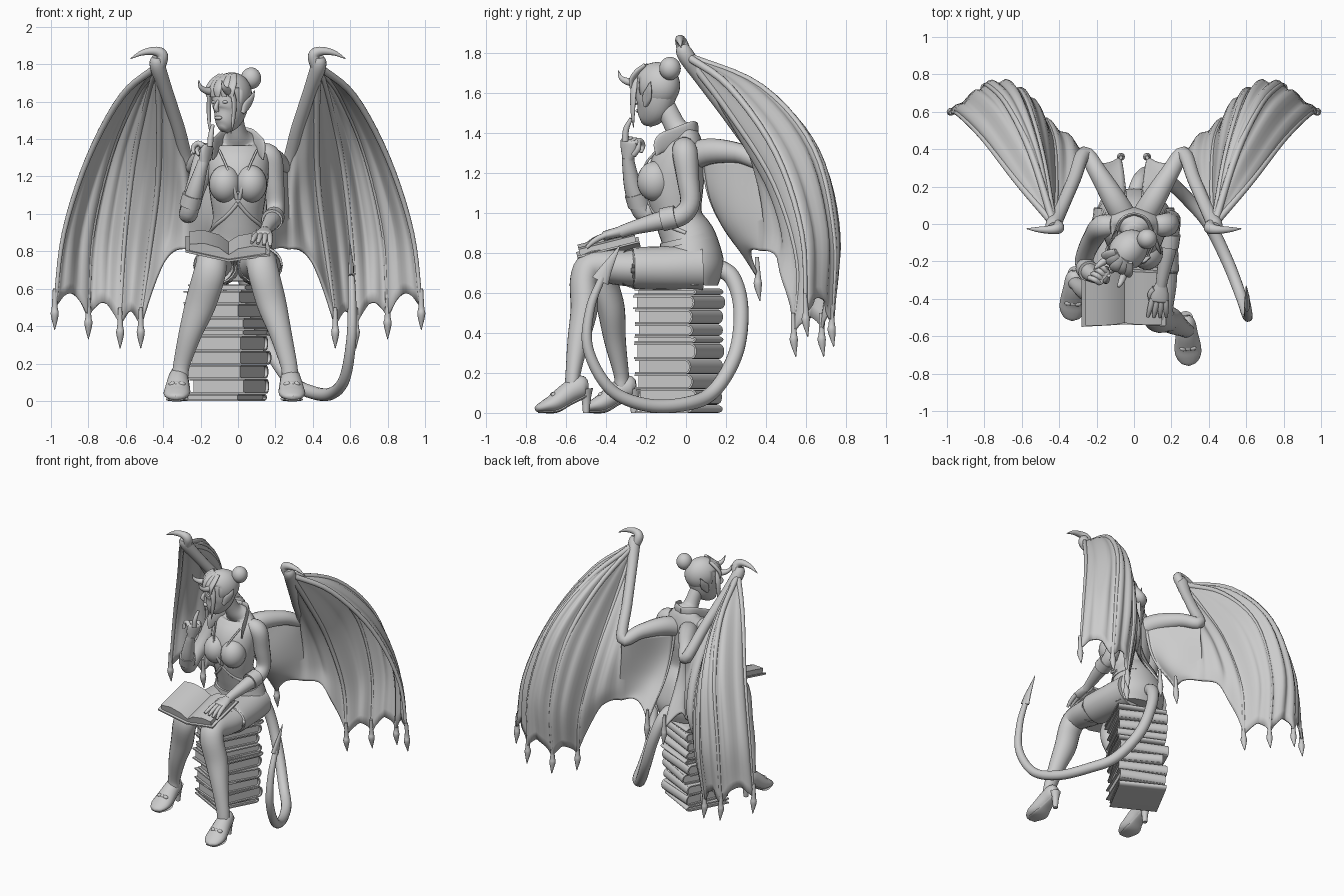
import bpy, bmesh, math, random
from mathutils import Vector, Matrix

random.seed(4)
old = bpy.data.objects.get("Cube")
if old:
    bpy.data.objects.remove(old)

grey = bpy.data.materials.new("clay_grey")
grey.use_nodes = True
grey.diffuse_color = (.6, .6, .6, 1)
grey.node_tree.nodes["Principled BSDF"].inputs["Base Color"].default_value = (.6, .6, .6, 1)
X, Y, Z = Vector((1, 0, 0)), Vector((0, 1, 0)), Vector((0, 0, 1))


def finish(name, bm, mirror=False, matrix=None, angle=40):
    """Turn a bmesh into a shaded object, optionally mirrored across x."""
    bmesh.ops.recalc_face_normals(bm, faces=bm.faces)
    if matrix:
        bm.transform(matrix)
    mesh = bpy.data.meshes.new(name)
    bm.to_mesh(mesh)
    bm.free()
    mesh.materials.append(grey)
    mesh.polygons.foreach_set("use_smooth", [True] * len(mesh.polygons))
    mesh.set_sharp_from_angle(angle=math.radians(angle))
    obj = bpy.data.objects.new(name, mesh)
    bpy.context.collection.objects.link(obj)
    if mirror:
        obj.modifiers.new("Mirror", "MIRROR")
    return obj


def spline(points, sub):
    """Smooth curve through points of any dimension."""
    pts = [Vector(p) for p in points]
    pts = [pts[0] * 2 - pts[1]] + pts + [pts[-1] * 2 - pts[-2]]
    out = []
    for a, b, c, d in zip(pts, pts[1:], pts[2:], pts[3:]):
        for i in range(sub):
            t = i / sub
            out.append(b + (c - a) * (t / 2) + (a * 2 - b * 5 + c * 4 - d) * (t * t / 2)
                       + (b * 3 - a - c * 3 + d) * (t ** 3 / 2))
    return out + [pts[-2]]


def tube(name, points, ref=X, sub=5, sides=16, mirror=False, matrix=None):
    """Loft ellipses along x, y, z, radius along ref, other radius."""
    rows = spline([tuple(p) + (p[-1],) * (5 - len(p)) for p in points], sub)
    centres = [Vector(r[:3]) for r in rows]
    bm, rings, side = bmesh.new(), [], Vector(ref)
    for i, row in enumerate(rows):
        tan = (centres[min(i + 1, len(rows) - 1)] - centres[max(i - 1, 0)]).normalized()
        side = (side - tan * side.dot(tan)).normalized()
        up = tan.cross(side)
        ring = []
        for k in range(sides):
            a = math.tau * k / sides
            ring.append(bm.verts.new(centres[i] + side * math.cos(a) * max(row[3], .001)
                                     + up * math.sin(a) * max(row[4], .001)))
        rings.append(ring)
    for r, s in zip(rings, rings[1:]):
        for k in range(sides):
            bm.faces.new((r[k], r[k - 1], s[k - 1], s[k]))
    bm.faces.new(rings[0])
    bm.faces.new(rings[-1])
    return finish(name, bm, mirror, matrix, 50)


def ball(name, loc, size, mirror=False, turn=0):
    bm = bmesh.new()
    bmesh.ops.create_uvsphere(bm, u_segments=24, v_segments=16, radius=1)
    m = Matrix.Translation(loc) @ Matrix.Rotation(turn, 4, "Z") @ Matrix.Diagonal((*size, 1))
    return finish(name, bm, mirror, m)


def prism(name, profile, width, matrix):
    """Extrude a y-z profile along x."""
    bm = bmesh.new()
    face = bm.faces.new([bm.verts.new((-width / 2, y, z)) for y, z in profile])
    new = bmesh.ops.extrude_face_region(bm, geom=[face])["geom"]
    bmesh.ops.translate(bm, vec=X * width, verts=[v for v in new if isinstance(v, bmesh.types.BMVert)])
    return finish(name, bm, matrix=matrix)


# Stack of hardback books
def book(name, z, h, w, d, turn, shift):
    m = Matrix.Translation((-.055 + shift, -.035, z)) @ Matrix.Rotation(math.radians(turn), 4, "Z")
    arc = [math.pi * (i / 8 - .5) for i in range(9)]
    c = .009
    outer = [(d / 2 - .03 + .03 * math.cos(a), h / 2 + h / 2 * math.sin(a)) for a in arc]
    inner = [(d / 2 - .03 + .02 * math.cos(a), h / 2 + (h / 2 - c) * math.sin(a)) for a in reversed(arc)]
    prism(name + "_cover", [(-d / 2, 0)] + outer + [(-d / 2, h), (-d / 2, h - c)] + inner + [(-d / 2, c)], w, m)
    e = d / 2 - .015
    prism(name + "_pages", [(-e, c / 2), (e, c / 2), (e, h - c / 2), (-e, h - c / 2)], w - .03, m)


z = 0
for n, h in enumerate((.04, .08, .075, .075, .08, .035, .06, .075, .07, .035)):
    book(f"stacked_book_{n + 1}", z, h - .002, random.uniform(.32, .345), random.uniform(.32, .35),
         random.uniform(-32, -22), random.uniform(-.015, .015))
    z += h

# Open book on the lap
tilt = (Matrix.Translation((-.05, -.385, .805)) @ Matrix.Rotation(math.radians(14), 4, "X")
        @ Matrix.Rotation(-math.pi / 2, 4, "Z"))
pages = [(-.21, .07), (-.13, .075), (-.05, .05), (0, .012), (.05, .045), (.13, .06), (.2, .05)]
prism("open_book_pages", pages + [(.2, .02), (0, -.012), (-.21, .035)], .29, tilt)
prism("open_book_cover", [(-.23, .04), (0, -.012), (.22, .02), (.22, .01), (0, -.024), (-.23, .028)], .32, tilt)

# Torso, hips and neck
tube("torso", [(0, .03, .64, .18, .13), (0, .03, .74, .2, .16), (0, .015, .86, .17, .14), (0, -.035, .97, .135, .12),
               (0, -.055, 1.1, .15, .14), (0, -.045, 1.22, .165, .14), (0, -.015, 1.32, .165, .11),
               (0, -.01, 1.385, .11, .075), (-.005, -.05, 1.43, .055, .055), (-.02, -.1, 1.53, .045, .05)], sides=28)
tube("waistband", [(0, .012, .85, .178, .147), (0, .005, .88, .168, .14)], sub=2, sides=28)
ball("bust", (.07, -.155, 1.16), (.085, .09, .1), True)
tube("collar", [(0, .055, 1.42, .035, .008), (.06, .03, 1.42, .04, .01), (.1, -.05, 1.385, .045, .01),
                (.125, -.12, 1.345, .05, .01), (.135, -.15, 1.29, .004)], ref=Z, mirror=True)
tube("shirt_edge", [(.1, -.12, 1.34, .006), (.06, -.2, 1.25, .006), (.03, -.22, 1.16, .008),
                    (.005, -.195, 1.08, .012)], mirror=True)
tube("shirt_hem", [(.0, -.185, 1.06, .012), (.06, -.15, .99, .01), (.12, -.09, .94, .01), (.15, 0, .9, .01)],
     mirror=True)

# Legs with short cuffs
tube("left_leg", [(.1, .06, .73, .1), (.11, -.1, .725, .115, .1), (.12, -.3, .725, .11, .09), (.125, -.46, .735, .085, .08),
                  (.14, -.51, .67, .084, .07), (.18, -.51, .52, .08, .068), (.228, -.54, .36, .06, .054),
                  (.27, -.565, .2, .046, .038), (.28, -.57, .13, .044, .038)], sides=20)
tube("right_leg", [(-.1, .06, .73, .1), (-.115, -.08, .725, .115, .1), (-.13, -.22, .725, .11, .09),
                   (-.14, -.37, .735, .085, .08), (-.155, -.41, .67, .088, .07), (-.2, -.375, .52, .084, .068),
                   (-.255, -.355, .36, .063, .054), (-.3, -.325, .2, .046, .038), (-.31, -.32, .13, .044, .038)], sides=20)
tube("shorts", [(.1, .08, .73, .115), (.11, -.08, .725, .122, .11), (.12, -.25, .725, .12, .105),
                (.122, -.27, .725, .11, .095)], sides=20, mirror=True)


# High heeled shoes
def shoe(name, loc, turn):
    m = Matrix.Translation(loc) @ Matrix.Rotation(math.radians(turn), 4, "Z")
    tube(name, [(0, .06, .14, .025), (0, .03, .135, .048, .055), (0, -.03, .105, .058, .055), (0, -.1, .055, .07, .048),
                (0, -.15, .036, .068, .034), (0, -.19, .022, .045, .02), (0, -.205, .016, .01)], matrix=m)
    tube(name + "_heel", [(0, .045, .12, .04), (0, .05, .07, .024), (0, .05, 0, .016)], matrix=m)
    tube(name + "_sole", [(0, .05, .085, .03, .008), (0, -.03, .045, .04, .008), (0, -.1, .008, .06, .008),
                          (0, -.19, .006, .04, .006)], matrix=m)
    for k in range(3):
        ball(f"{name}_bow_{k + 1}", m @ Vector(((k - 1) * .025, -.115, .09)), (.02, .014, .014))


shoe("left_shoe", (.28, -.55, 0), 4)
shoe("right_shoe", (-.318, -.31, 0), -4)

# Arms and sleeve cuffs
tube("left_arm", [(.11, -.01, 1.33, .055), (.17, -.005, 1.3, .064), (.19, .01, 1.17, .056), (.2, .02, 1.05, .05),
                  (.195, -.03, .985, .05), (.18, -.14, .96, .046), (.155, -.27, .925, .034), (.145, -.33, .905, .03)])
tube("left_cuff", [(.193, -.05, .983, .057), (.182, -.12, .967, .058)], sub=2)
tube("right_arm", [(-.11, -.01, 1.33, .055), (-.17, -.015, 1.3, .064), (-.215, -.07, 1.17, .056),
                   (-.255, -.15, 1.05, .05), (-.265, -.21, 1.0, .05), (-.235, -.26, 1.11, .046),
                   (-.2, -.285, 1.23, .034), (-.185, -.29, 1.28, .03)])
tube("right_cuff", [(-.258, -.235, 1.04, .056), (-.242, -.253, 1.1, .056)], sub=2)


def hand(name, wrist, fwd, side, curls):
    wrist, fwd, side = Vector(wrist), Vector(fwd).normalized(), Vector(side)
    side = (side - fwd * side.dot(fwd)).normalized()
    palm = side.cross(fwd)
    tube(name + "_palm", [(*(wrist + fwd * t), a, b) for t, a, b in
                          ((0, .03, .026), (.05, .045, .025), (.09, .048, .022), (.1, .04, .014))], ref=side)
    for n, curl in enumerate(curls):
        p, angle = wrist + fwd * .085 + side * (n - 1.5) * .024, 0
        pts = [(*p, .015)]
        for r in (.015, .013, .008):
            angle += math.radians(curl)
            p = p + (fwd * math.cos(angle) + palm * math.sin(angle) + side * (n - 1.5) * .08) * .037
            pts.append((*p, r))
        tube(f"{name}_finger_{n + 1}", pts, ref=side, sub=3, sides=10)
    q = wrist + fwd * .03 - side * .03
    tube(name + "_thumb", [(*q, .018), (*(q - side * .02 + fwd * .035 + palm * .01), .016),
                           (*(q - side * .015 + fwd * .075 + palm * .02), .009)], sub=3, sides=10)


hand("left_hand", (.145, -.32, .91), (-.12, -1, -.25), (1, 0, 0), (5, 6, 8, 10))
hand("right_hand", (-.185, -.29, 1.27), (.25, .05, 1), (-.6, -.8, 0), (70, 75, 75, 70))
tube("raised_finger", [(-.15, -.305, 1.36, .016), (-.145, -.3, 1.42, .015), (-.135, -.275, 1.475, .009)])

# Head, turned towards its right
turn = math.radians(-38)
head = Matrix.Translation((-.035, -.145, 0)) @ Matrix.Rotation(turn, 4, "Z")
tube("head", [(0, -.08, 1.45, .02, .02), (0, -.06, 1.475, .05, .06), (0, -.025, 1.53, .076, .095),
              (0, -.01, 1.59, .088, .112), (0, 0, 1.66, .09, .112), (0, .01, 1.72, .068, .085),
              (0, .01, 1.75, .02, .03)], sides=24, matrix=head)
tube("nose", [(0, -.115, 1.605, .008), (0, -.135, 1.57, .012, .014), (0, -.125, 1.548, .014, .01)], matrix=head)
ball("lips", head @ Vector((0, -.115, 1.513)), (.024, .013, .011), turn=turn)
for s, label in ((1, "left"), (-1, "right")):
    ball(label + "_eye", head @ Vector((s * .036, -.105, 1.598)), (.018, .01, .009), turn=turn)
    tube(label + "_ear", [(s * .08, -.01, 1.54, .016, .012), (s * .095, .01, 1.58, .012, .028),
                          (s * .11, .035, 1.62, .008, .018), (s * .118, .05, 1.66, .002)], matrix=head)
    tube(label + "_horn", [(s * .055, -.09, 1.655, .022), (s * .07, -.135, 1.66, .018),
                           (s * .078, -.17, 1.68, .011), (s * .078, -.185, 1.715, .002)], matrix=head)
    tube(label + "_hair_strand", [(s * .06, -.09, 1.68, .012, .02), (s * .085, -.085, 1.6, .009, .018),
                                  (s * .082, -.09, 1.5, .008, .012), (s * .07, -.095, 1.43, .002)], matrix=head)

# Hair shell, fringe and bun
bm = bmesh.new()
bmesh.ops.create_uvsphere(bm, u_segments=32, v_segments=20, radius=1)
bmesh.ops.delete(bm, geom=[v for v in bm.verts if v.co.z < -.85 or (v.co.y < -.4 and v.co.z < .3)], context="VERTS")
shell = finish("hair", bm, matrix=head @ Matrix.Translation((0, .002, 1.64)) @ Matrix.Diagonal((.099, .122, .117, 1)))
shell.modifiers.new("Thickness", "SOLIDIFY").thickness = .012
for n in range(5):
    u = (n - 2) * .034
    f = abs(u) * .3
    tube(f"fringe_{n + 1}", [(u * .6, -.04, 1.74, .022, .012), (u * .95, -.095 + f, 1.705, .028, .014),
                             (u * 1.1, -.12 + f, 1.665, .026, .012), (u * 1.15, -.122 + f, 1.625, .014, .006)],
         matrix=head)
ball("hair_bun", (.07, -.08, 1.725), (.054, .054, .058))
tube("bun_band", [(.035, -.1, 1.7, .035), (.05, -.09, 1.715, .036)], sub=2)

# Wing bones and thumb claws
wrist, elbow = (.43, .0, 1.79), (.265, .375, 1.265)
tube("wing_arm", [(.03, .0, 1.27, .07), (.1, .12, 1.31, .065), (.19, .27, 1.3, .05), (*elbow, .04),
                  (.32, .24, 1.46, .036), (.385, .09, 1.66, .036), (*wrist, .042), (.43, -.02, 1.84, .03)],
     mirror=True)
tube("wing_claw", [(.425, .0, 1.78, .034), (.405, -.02, 1.845, .032), (.44, -.03, 1.87, .024),
                   (.51, -.03, 1.862, .015), (.575, -.025, 1.83, .002)], ref=Y, mirror=True)

spars = [[wrist, (.62, .22, 1.63), (.8, .45, 1.3), (.93, .58, .9), (.98, .6, .5)],
         [wrist, (.55, .38, 1.63), (.68, .64, 1.32), (.78, .74, .88), (.8, .73, .45)],
         [wrist, (.49, .36, 1.58), (.56, .62, 1.26), (.61, .72, .82), (.63, .68, .4)],
         [wrist, (.42, .22, 1.5), (.43, .44, 1.15), (.48, .56, .75), (.52, .54, .4)],
         [elbow, (.265, .38, 1.14), (.27, .39, 1.02), (.27, .39, .91), (.27, .38, .81)],
         [(.04, .08, 1.27), (.045, .12, 1.08), (.05, .19, .93), (.06, .29, .79), (.07, .36, .68)]]
for n, spar in enumerate(spars):
    if n != 4:
        r = .02 if n < 4 else .012
        tube(f"wing_finger_{n + 1}", [(*p, r - .0025 * k) for k, p in enumerate(spar)], sides=10, mirror=True)
        x, y, z = spar[-1]
        tube(f"wing_talon_{n + 1}", [(x, y - .005, z + .1, .01), (x, y, z, .016), (x, y, z - .04, .021),
                                     (x, y + .01, z - .12, .002)], sides=10, mirror=True)

# Wing membrane: billowing, folded panels with a scalloped lower edge
curves = [spline(s, 6) for s in spars]
steps, rows = 12, len(curves[0])
bm, columns = bmesh.new(), []
panels = ((.1, .01, .014), (.1, .03, .014), (.08, .03, .012), (.14, .01, .014), (.06, -.08, 0))
for n, (lift, bulge, fold) in enumerate(panels):
    for k in range(steps + (n == 4)):
        s, col = k / steps, []
        bow = math.sin(math.pi * s)
        for i in range(rows):
            t = i / (rows - 1)
            p = curves[n][i].lerp(curves[n + 1][i], s)
            p.y += (bulge * bow + fold * math.sin(math.pi * s * 4)) * math.sin(math.pi * t * .8)
            p.z += lift * bow * t ** 3
            col.append(bm.verts.new(p))
        columns.append(col)
for c, d in zip(columns, columns[1:]):
    for i in range(rows - 1):
        bm.faces.new((c[i], c[i + 1], d[i + 1], d[i]))
bmesh.ops.remove_doubles(bm, verts=bm.verts, dist=.0005)
wing = finish("wing_membrane", bm, True, angle=60)
skin = wing.modifiers.new("Thickness", "SOLIDIFY")
skin.thickness, skin.offset = .014, 0

# Tail with a spade tip
tube("tail", [(0, .13, .74, .045), (.03, .23, .68, .042), (.08, .275, .52, .038), (.16, .25, .3, .037),
              (.28, .14, .11, .036), (.4, 0, .045, .035), (.5, -.2, .04, .033), (.57, -.38, .12, .03),
              (.605, -.49, .32, .027), (.61, -.48, .52, .023), (.605, -.42, .68, .018)], sub=8)
tube("tail_tip", [(.605, -.425, .67, .015), (.605, -.43, .66, .015, .045), (.605, -.4, .72, .014, .03),
                  (.6, -.33, .84, .002)], sub=1, sides=12)
